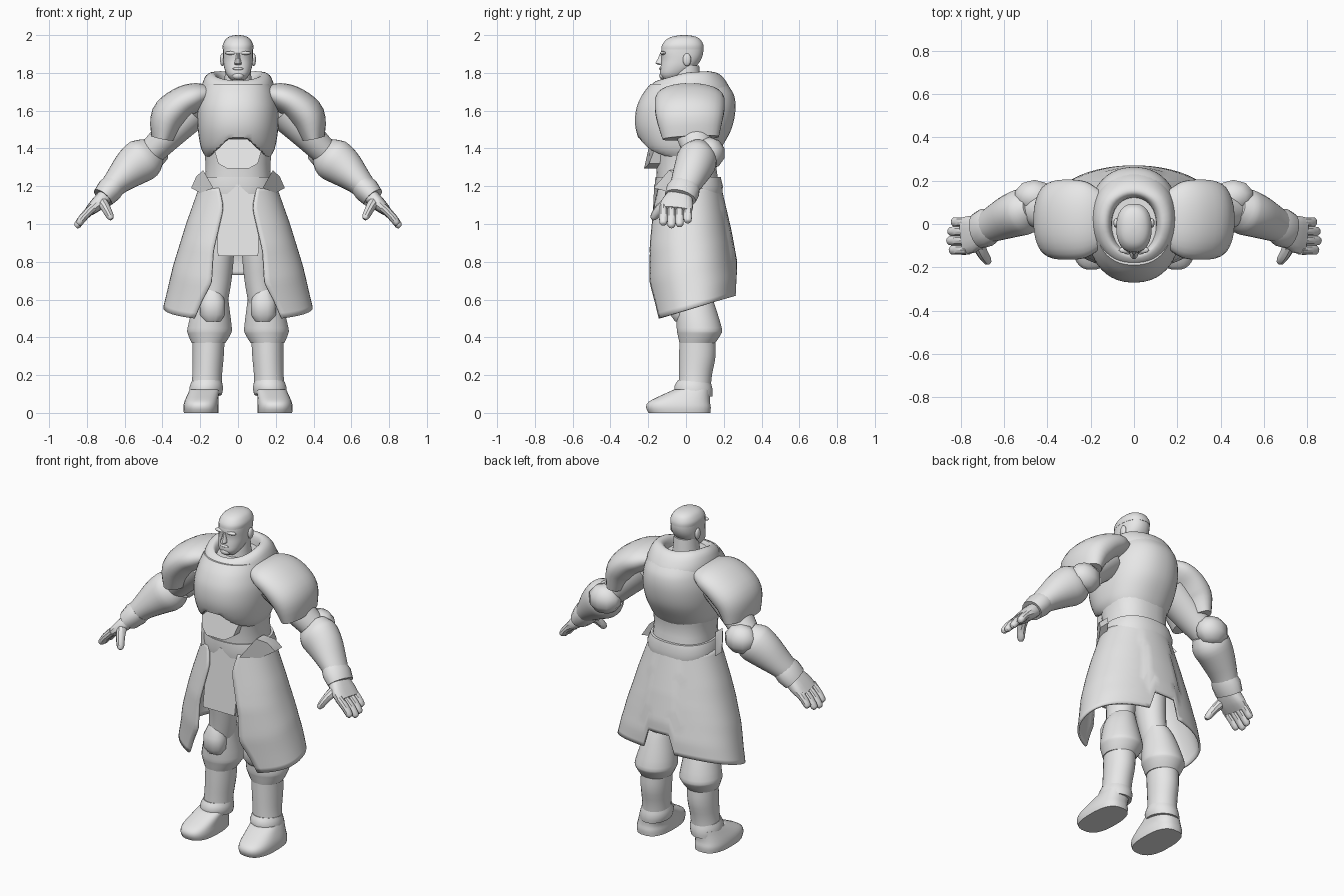
import bpy, bmesh, math
from mathutils import Vector

if "Cube" in bpy.data.objects:
    bpy.data.objects.remove(bpy.data.objects["Cube"])

grey = bpy.data.materials.new("plain grey")
grey.diffuse_color = (0.8, 0.8, 0.8, 1)
grey.use_nodes = True
grey.node_tree.nodes["Principled BSDF"].inputs["Base Color"].default_value = grey.diffuse_color


def finish(name, bm, mirror=False, angle=35, solid=0, merge=False):
    bmesh.ops.recalc_face_normals(bm, faces=bm.faces)
    me = bpy.data.meshes.new(name)
    bm.to_mesh(me)
    bm.free()
    me.materials.append(grey)
    ob = bpy.data.objects.new(name, me)
    bpy.context.collection.objects.link(ob)
    bpy.ops.object.select_all(action='DESELECT')
    ob.select_set(True)
    bpy.context.view_layer.objects.active = ob
    bpy.ops.object.shade_smooth_by_angle(angle=math.radians(angle))
    if mirror:
        m = ob.modifiers.new("Mirror", 'MIRROR')
        m.use_mirror_merge = merge
    if solid:
        s = ob.modifiers.new("Solidify", 'SOLIDIFY')
        s.thickness = solid
        s.offset = 0
    return ob


def refine(rows, steps):
    """Catmull-Rom interpolation between rows of numbers."""
    out = []
    for i in range(len(rows) - 1):
        p = [rows[max(i - 1, 0)], rows[i], rows[i + 1], rows[min(i + 2, len(rows) - 1)]]
        for k in range(steps):
            t = k / steps
            out.append([0.5 * (2 * b + (c - a) * t + (2 * a - 5 * b + 4 * c - d) * t * t
                               + (3 * b - a - 3 * c + d) * t ** 3) for a, b, c, d in zip(*p)])
    return out + [list(rows[-1])]


def loft(name, rings, flat=False, n=28, steps=3, power=2.0, mirror=False,
         tilt=0.0, shape=None, angle=35):
    """Rings are (x, y, z, half depth in y, half width); flat keeps them level."""
    rings = refine(rings, steps)
    bm = bmesh.new()
    loops = []
    for i, r in enumerate(rings):
        c = Vector(r[:3])
        t = Vector(rings[min(i + 1, len(rings) - 1)][:3]) - Vector(rings[max(i - 1, 0)][:3])
        t = Vector((0, 0, 1)) if flat else t.normalized()
        side = (Vector((0, 1, 0)) - t * t.y).normalized()
        across = t.cross(side)
        loop = []
        for k in range(n):
            a = 2 * math.pi * (k + 0.5) / n
            ca, sa = math.cos(a), math.sin(a)
            u = math.copysign(abs(ca) ** (2 / power), ca)
            v = math.copysign(abs(sa) ** (2 / power), sa)
            co = c + side * u * max(r[3], .002) + across * v * max(r[4], .002)
            co.z += tilt * co.y
            loop.append(bm.verts.new(shape(co) if shape else co))
        loops.append(loop)
    for a, b in zip(loops, loops[1:]):
        for k in range(n):
            bm.faces.new((a[k], a[(k + 1) % n], b[(k + 1) % n], b[k]))
    bm.faces.new(loops[0])
    bm.faces.new(loops[-1])
    return finish(name, bm, mirror, angle)


def body(name, rows, x=0.0, **kw):
    """Level loft from rows of (z, front y, back y, half width)."""
    return loft(name, [(x, (f + b) / 2, z, (b - f) / 2, w) for z, f, b, w in rows], flat=True, **kw)


def ellipsoid(name, loc, size, seg=16, mirror=False):
    bm = bmesh.new()
    bmesh.ops.create_uvsphere(bm, u_segments=seg, v_segments=seg // 2, radius=1)
    for v in bm.verts:
        v.co = Vector([l + s * c for l, s, c in zip(loc, size, v.co)])
    return finish(name, bm, mirror, 50)


def plate(name, points, depth, thick, mirror=False):
    """Outline of (x, z) points; depth gives the outer y at each point."""
    bm = bmesh.new()
    front = [bm.verts.new((x, depth(x, z), z)) for x, z in points]
    back = [bm.verts.new((x, depth(x, z) + thick, z)) for x, z in points]
    bm.faces.new(front)
    bm.faces.new(back)
    for i in range(len(points)):
        j = (i + 1) % len(points)
        bm.faces.new((front[i], front[j], back[j], back[i]))
    return finish(name, bm, mirror)


def lerp_table(table, z):
    for (z0, a), (z1, b) in zip(table, table[1:]):
        if z <= z1:
            return a + (b - a) * max(z - z0, 0) / (z1 - z0)
    return table[-1][1]


# Head, hair and face
body("head", [(1.762, -.115, -.05, .035), (1.79, -.137, .0, .06), (1.83, -.135, .05, .074),
              (1.87, -.13, .08, .079), (1.91, -.133, .092, .08), (1.95, -.122, .088, .077),
              (1.98, -.095, .07, .06), (1.99, -.05, .03, .03)], power=2.3)
body("hair", [(1.925, -.131, .094, .081), (1.95, -.126, .092, .081),
              (1.98, -.1, .074, .064), (1.995, -.06, .04, .038), (2.0, -.02, .0, .01)], power=2.3)
body("neck", [(1.66, -.09, .09, .09), (1.74, -.085, .08, .075), (1.84, -.07, .07, .066)])
body("nose", [(1.842, -.14, -.11, .014), (1.85, -.163, -.11, .02), (1.875, -.15, -.11, .012),
              (1.905, -.138, -.11, .01)], n=10, steps=2)
ellipsoid("brow", (.036, -.12, 1.905), (.034, .016, .01), mirror=True)
ellipsoid("lips", (0, -.132, 1.822), (.028, .01, .008))
ellipsoid("chin", (0, -.122, 1.785), (.032, .02, .02))
ellipsoid("ear", (.083, .005, 1.87), (.012, .022, .034), mirror=True)


# Chest shell with an arched lower front edge
def arch(co):
    if co.y < -.05:
        co.z = max(co.z, 1.455 - max(abs(co.x) - .045, 0) * .95)
    return co


body("chest", [(1.345, -.16, .15, .165), (1.40, -.225, .185, .195), (1.5, -.266, .24, .213),
               (1.6, -.266, .262, .215), (1.68, -.235, .255, .2), (1.74, -.19, .22, .18)],
     power=2.25, n=48, steps=5, shape=arch)


# Standing collar: high at the back and sides, dipping at the throat
def dip(co):
    co.z += .06 * co.y if co.y > 0 else .28 * co.y
    if co.y > .12:
        co.z -= (co.y - .12) * .25
    return co


body("collar", [(1.67, -.235, .25, .2), (1.73, -.21, .235, .192), (1.785, -.185, .195, .17),
                (1.802, -.15, .155, .135), (1.78, -.135, .13, .11), (1.72, -.11, .12, .1)],
     power=2.1, n=40, shape=dip)
body("waist", [(1.12, -.15, .17, .19), (1.22, -.155, .172, .178), (1.32, -.16, .16, .173),
               (1.42, -.17, .17, .185)], power=2.4)
plate("belly_plate", [(-.05, 1.45), (.05, 1.45), (.125, 1.39), (.105, 1.32), (.06, 1.295),
                      (-.06, 1.295), (-.105, 1.32), (-.125, 1.39)],
      lambda x, z: -.245 + (z - 1.31) * .25 + abs(x) * .45, .07)
body("belt", [(1.16, -.16, .192, .2), (1.2, -.165, .196, .206), (1.25, -.163, .184, .188)], power=2.3, steps=1, n=36)

# Shoulder and arm
loft("shoulder_guard", [(.15, .02, 1.69, .13, .045), (.22, .02, 1.675, .175, .074), (.30, .02, 1.637, .186, .088),
                        (.37, .02, 1.565, .178, .094), (.398, .025, 1.455, .15, .062)],
     mirror=True, power=2.15, steps=4)
loft("upper_arm", [(.24, .02, 1.6, .11, .1), (.36, .04, 1.48, .095, .083), (.47, .07, 1.37, .075, .07)], mirror=True)
ellipsoid("elbow_guard", (.46, .125, 1.375), (.1, .083, .085), 10, True)
loft("forearm_guard", [(.455, .075, 1.385, .07, .085), (.50, .06, 1.345, .105, .114), (.56, .04, 1.3, .102, .105),
                       (.64, .005, 1.225, .085, .073), (.69, -.02, 1.17, .07, .058)], mirror=True)
loft("wrist_guard", [(.655, -.005, 1.205, .08, .064), (.68, -.015, 1.18, .09, .07), (.715, -.03, 1.14, .085, .06)],
     mirror=True, steps=1, n=16)
loft("palm", [(.69, -.025, 1.16, .06, .042), (.74, -.045, 1.11, .085, .038), (.785, -.055, 1.07, .085, .027)],
     mirror=True, power=2.8, n=16)
for i, reach in enumerate((.92, 1.06, 1.0, .8)):
    y = -.12 + .043 * i
    loft("finger_%d" % (i + 1), [(.765, y, 1.09, .023, .024), (.77 + .045 * reach, y, 1.09 - .05 * reach, .023, .022),
                                 (.77 + .075 * reach, y, 1.09 - .09 * reach, .021, .019),
                                 (.77 + .084 * reach, y, 1.09 - .1 * reach, .01, .01)],
         mirror=True, n=10, steps=2)
loft("thumb", [(.725, -.08, 1.125, .03, .032), (.70, -.135, 1.085, .027, .025), (.677, -.168, 1.04, .022, .02),
               (.669, -.176, 1.025, .01, .01)], mirror=True, n=10, steps=2)

# Long coat skirt, open at the front, with a raised notch at the back hem
rx_t = [(0, .198), (.3, .268), (.65, .338), (1, .39)]
front_t = [(0, -.16), (.45, -.205), (.7, -.205), (1, -.178)]
back_t = [(0, .18), (.5, .235), (.85, .265), (1, .265)]
edge_t = [(0, .1), (.14, .08), (.18, .08), (.48, .13), (.72, .14), (.86, .19), (1, .23)]
bm = bmesh.new()
grid = []
for r in range(25):
    t = r / 24
    w, f, b = (lerp_table(tab, t) for tab in (rx_t, front_t, back_t))
    start = math.asin(lerp_table(edge_t, t) / w)
    row = []
    for c in range(29):
        a = start + (math.pi - start) * c / 28
        x = max(w * math.sin(a), 0)
        y = (f + b) / 2 - (b - f) / 2 * math.copysign(abs(math.cos(a)) ** .9, math.cos(a))
        hem = .49 + .3 * (y + .175)
        if y > 0 and x < .1:
            hem = .73
        row.append(bm.verts.new((x, y, 1.2 + (hem - 1.2) * t)))
    grid.append(row)
for p, q in zip(grid, grid[1:]):
    for c in range(28):
        bm.faces.new((p[c], p[c + 1], q[c + 1], q[c]))
finish("coat_skirt", bm, mirror=True, solid=.012, merge=True)
plate("front_cloth", [(0, 1.21), (.11, 1.21), (.11, 1.03), (.107, .83), (0, .83),
                      (-.107, .83), (-.11, 1.03), (-.11, 1.21)],
      lambda x, z: -.168 - (1.21 - z) * .05 + abs(x) * .35 * max(z - .83, 0) / .37, .015)
plate("hip_guard", [(.185, 1.285), (.222, 1.25), (.248, 1.19), (.2, 1.165), (.13, 1.19)],
      lambda x, z: -.172 + (x - .13) * 1.5, .07, mirror=True)

# Legs and boots
body("pelvis", [(.86, -.06, .08, .06), (.95, -.11, .13, .16), (1.18, -.14, .16, .18)], power=2.3)
loft("thigh", [(.1, .01, 1.08, .12, .09), (.105, .01, .85, .1, .085), (.112, .02, .7, .085, .078),
               (.13, .03, .58, .08, .075)], flat=True, mirror=True)
loft("calf_guard", [(.125, .045, .645, .08, .07), (.14, .05, .58, .1, .092), (.15, .07, .45, .12, .118),
                    (.152, .07, .415, .115, .113), (.156, .06, .37, .095, .09)], flat=True, mirror=True)
loft("shin", [(.155, .06, .4, .095, .085), (.158, .06, .3, .097, .083), (.163, .05, .2, .088, .079),
              (.168, .045, .12, .086, .082)], flat=True, mirror=True)
body("knee_pad", [(.485, -.06, .02, .045), (.52, -.085, .04, .068), (.59, -.085, .04, .068),
                  (.65, -.055, .04, .045)], x=.135, n=12, steps=1, mirror=True, power=2.4)
loft("boot_cuff", [(.172, .04, .1, .1, .086), (.168, .04, .135, .102, .09), (.166, .045, .17, .088, .081)],
     flat=True, mirror=True, steps=2, tilt=-.1)
loft("boot", [(.195, -.035, .0, .165, .092), (.196, -.04, .03, .172, .094), (.194, -.035, .06, .162, .09),
              (.185, .0, .095, .127, .084), (.175, .035, .125, .095, .08)],
     flat=True, mirror=True, power=2.6, steps=3)
